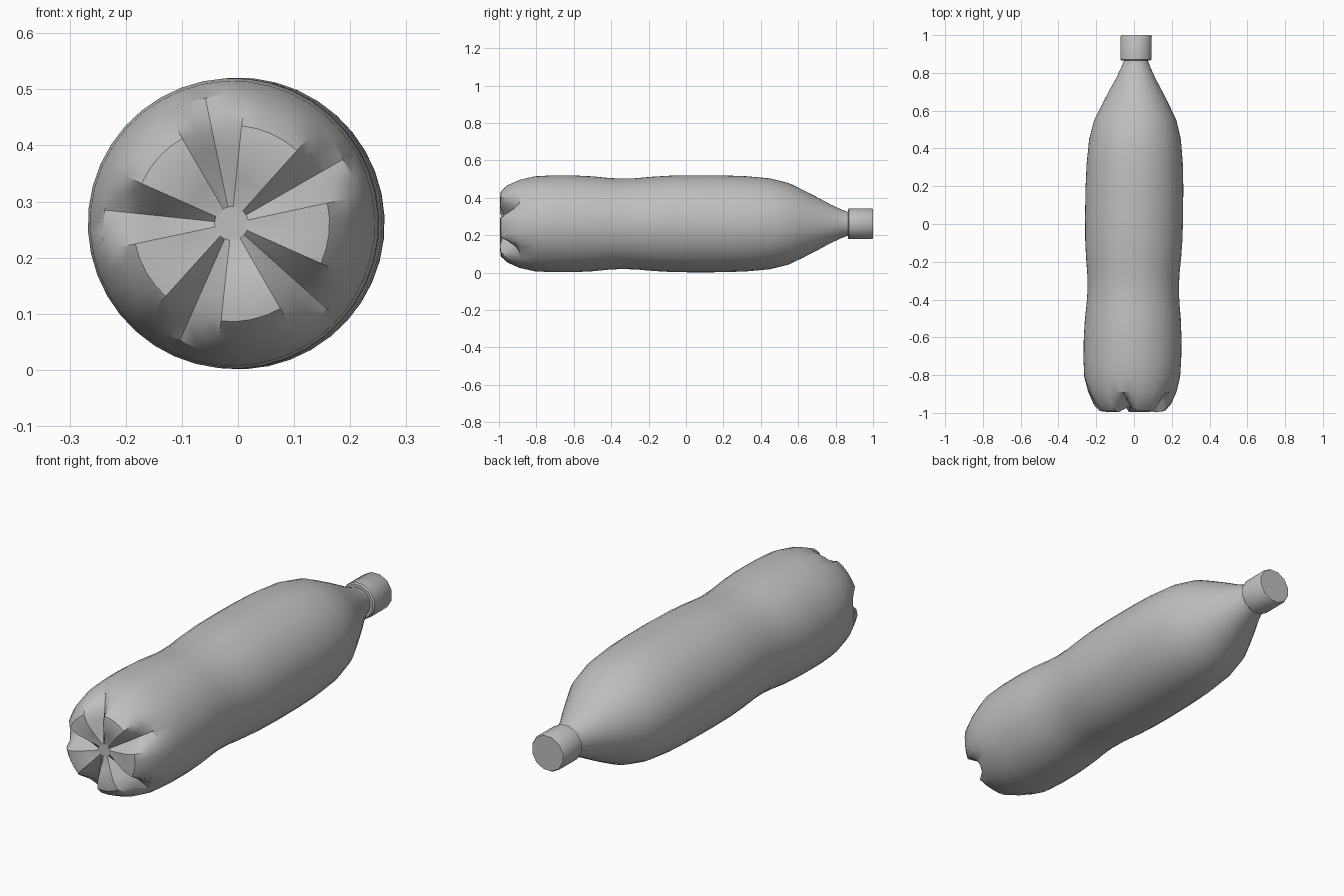
import bpy
import bmesh
import math

cube = bpy.data.objects.get("Cube")
if cube:
    bpy.data.objects.remove(cube, do_unlink=True)

AXIS_Z = 0.261      # height of the bottle's long axis
LEAN = 0.012        # slight sideways lean along the length
SEGMENTS = 40       # eight per foot
FOOT_TURN = math.radians(30)

grey = bpy.data.materials.new("plain grey")
grey.use_nodes = True
grey.diffuse_color = (0.52, 0.52, 0.52, 1)
grey.node_tree.nodes["Principled BSDF"].inputs["Base Color"].default_value = (0.52, 0.52, 0.52, 1)


def lathe(name, profile, sides, turn=0.0, angle=30):
    """Revolve (y, radius, groove depth, groove pull-in) rings about the long axis."""
    bm = bmesh.new()
    rings = []
    for y, radius, depth, pull in profile:
        ring = []
        for i in range(sides):
            step = min(i % 8, 8 - i % 8)          # distance from a groove line
            cut = max(0.0, 1 - step / 2)
            a = turn + math.tau * i / sides
            r = radius - pull * cut
            yy = y + depth * cut
            ring.append(bm.verts.new((LEAN * yy + r * math.cos(a), yy,
                                      AXIS_Z + r * math.sin(a))))
        rings.append(ring)
    for low, high in zip(rings, rings[1:]):
        for i in range(sides):
            j = (i + 1) % sides
            bm.faces.new((low[i], low[j], high[j], high[i]))
    bm.faces.new(rings[0])
    bm.faces.new(rings[-1])
    bmesh.ops.recalc_face_normals(bm, faces=bm.faces)
    mesh = bpy.data.meshes.new(name)
    bm.to_mesh(mesh)
    bm.free()
    mesh.materials.append(grey)
    obj = bpy.data.objects.new(name, mesh)
    bpy.context.collection.objects.link(obj)
    bpy.ops.object.select_all(action='DESELECT')
    obj.select_set(True)
    bpy.context.view_layer.objects.active = obj
    bpy.ops.object.shade_smooth_by_angle(angle=math.radians(angle))
    return obj


# Grooved base with five feet
base = [
    (-0.965, 0.03, 0.0, 0.0),
    (-0.98, 0.08, 0.035, 0.0),
    (-0.995, 0.135, 0.065, 0.0),
    (-0.99, 0.175, 0.075, 0.01),
    (-0.955, 0.207, 0.05, 0.018),
    (-0.89, 0.236, 0.0, 0.008),
]

# Waisted wall, shoulder and neck
wall = [(-0.81, 0.254), (-0.72, 0.259), (-0.6, 0.259), (-0.5, 0.254),
        (-0.42, 0.246), (-0.35, 0.242), (-0.27, 0.244), (-0.18, 0.252),
        (-0.08, 0.258), (0.05, 0.26), (0.2, 0.259), (0.32, 0.255),
        (0.45, 0.243), (0.55, 0.218), (0.62, 0.184), (0.7, 0.143),
        (0.77, 0.105), (0.83, 0.077), (0.87, 0.062), (0.9, 0.06)]
lathe("bottle_body", base + [(y, r, 0, 0) for y, r in wall], SEGMENTS, FOOT_TURN)

# Screw cap with softened rims
cap = [(0.865, 0.079), (0.871, 0.085), (0.994, 0.085), (1.0, 0.081)]
lathe("screw_cap", [(y, r, 0, 0) for y, r in cap], 12, math.radians(15), angle=35)
